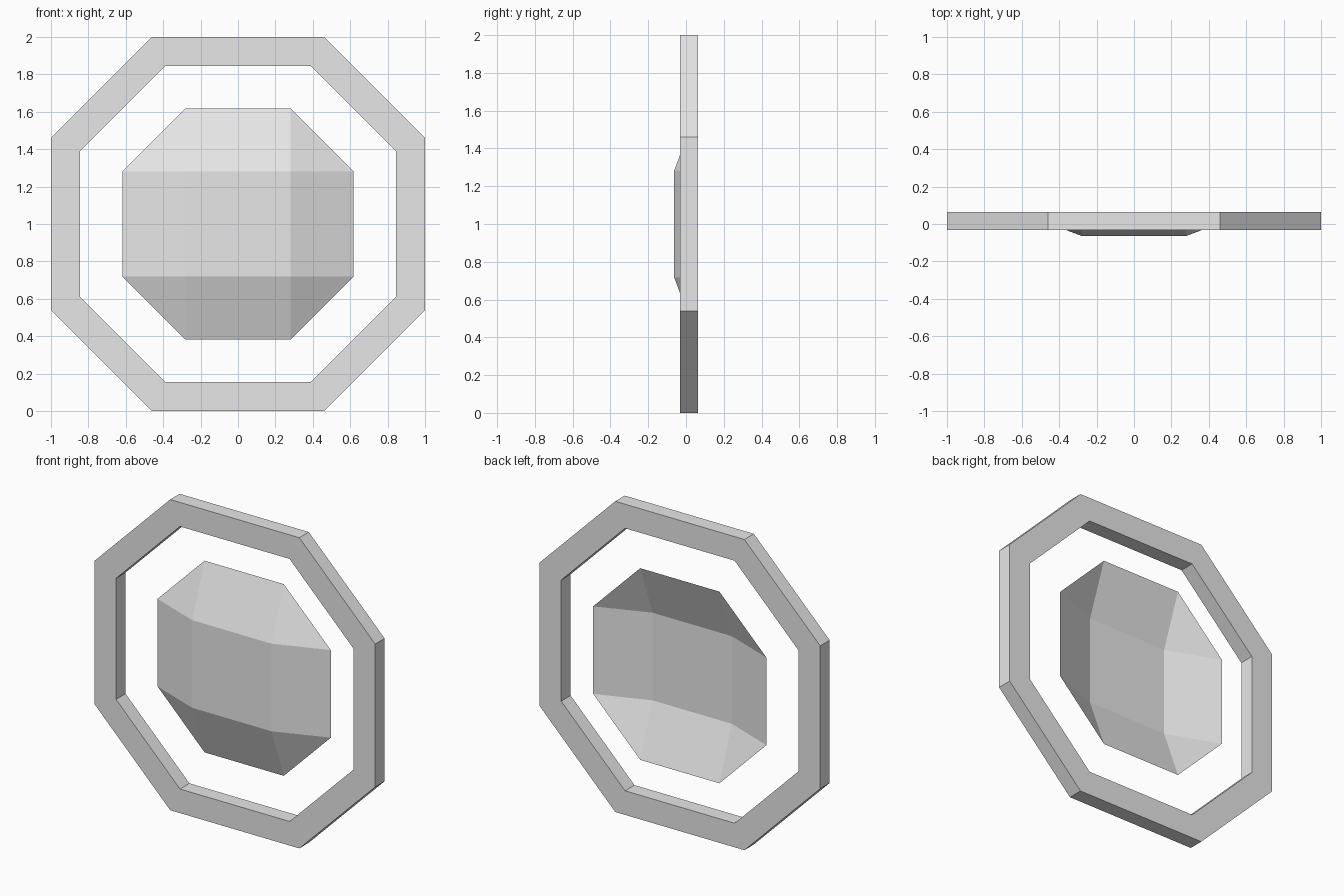
import bpy, bmesh

if "Cube" in bpy.data.objects:
    bpy.data.objects.remove(bpy.data.objects["Cube"])

grey = bpy.data.materials.new("light grey")
grey.diffuse_color = (0.8, 0.8, 0.8, 1)
grey.use_nodes = True
grey.node_tree.nodes["Principled BSDF"].inputs["Base Color"].default_value = grey.diffuse_color


def octagon(half, corner):
    """Counter-clockwise octagon seen from the front, as (x, z) points."""
    h, c = half, corner
    return [(c, -h), (h, -c), (h, c), (c, h), (-c, h), (-h, c), (-h, -c), (-c, -h)]


def loop(bm, points, y):
    return [bm.verts.new((x, y, z + 1)) for x, z in points]


def finish(name, bm):
    mesh = bpy.data.meshes.new(name)
    bm.to_mesh(mesh)
    bm.free()
    mesh.materials.append(grey)
    obj = bpy.data.objects.new(name, mesh)
    bpy.context.collection.objects.link(obj)


# Octagonal frame: rectangular section swept round the octagon
bm = bmesh.new()
outer, inner = octagon(1.0, 0.46), octagon(0.845, 0.39)
section = [loop(bm, outer, -0.033), loop(bm, outer, 0.063),
           loop(bm, inner, 0.063), loop(bm, inner, -0.033)]
for k in range(4):
    a, b = section[k], section[(k + 1) % 4]
    for i in range(8):
        j = (i + 1) % 8
        bm.faces.new((a[i], a[j], b[j], b[i]))
bmesh.ops.recalc_face_normals(bm, faces=bm.faces)
finish("octagon_frame", bm)

# Faceted shell: raised square, four sloping sides and four corner triangles
bm = bmesh.new()
s = 0.282
rim = loop(bm, octagon(0.617, s), 0.063)
square = loop(bm, [(s, -s), (s, s), (-s, s), (-s, -s)], -0.063)
bm.faces.new(square)
for k in range(4):
    a, b = square[k], square[(k + 1) % 4]
    r0, r1, r2 = rim[2 * k], rim[2 * k + 1], rim[(2 * k + 2) % 8]
    bm.faces.new((a, r0, r1))
    bm.faces.new((a, r1, r2, b))
finish("faceted_shell", bm)
